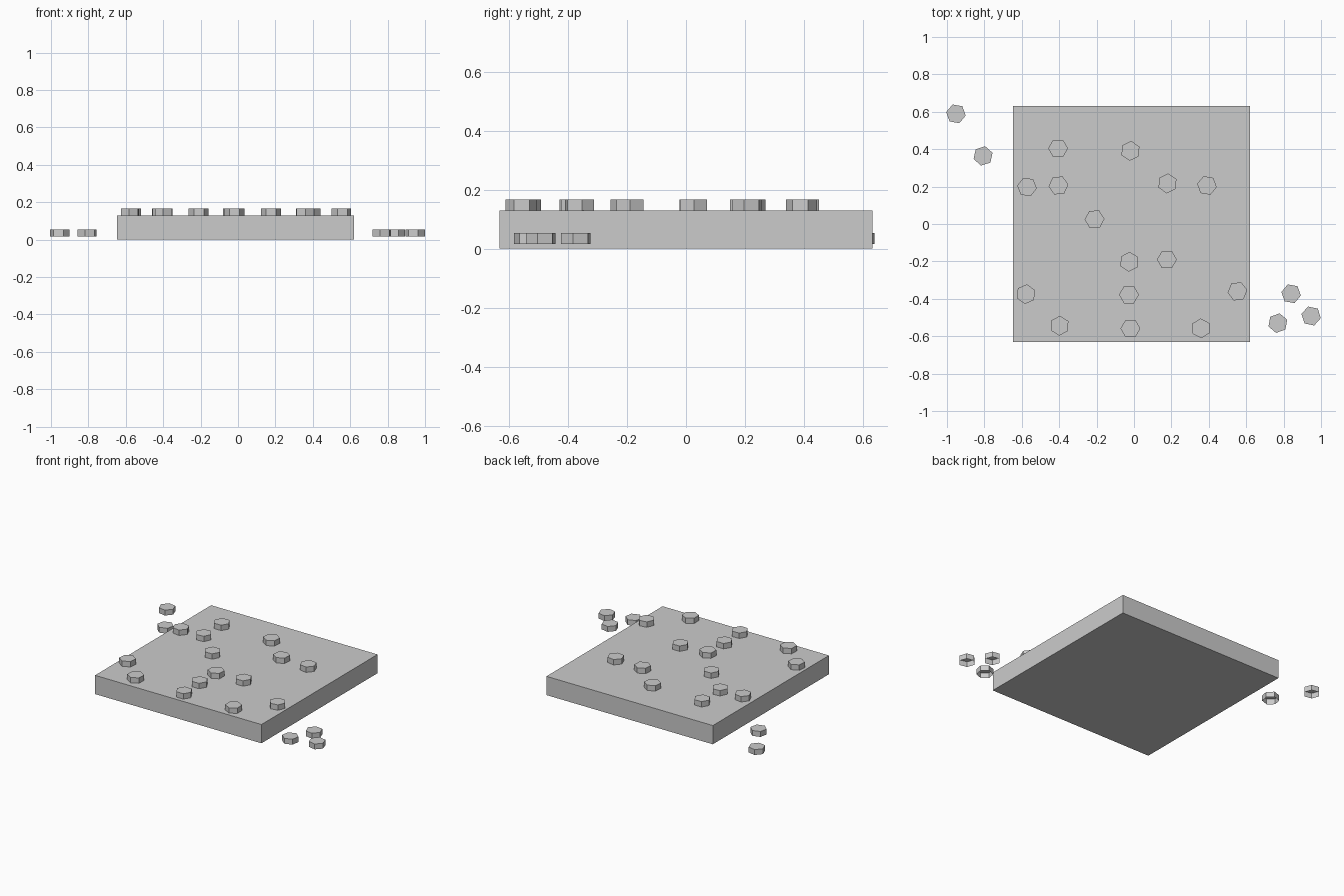
import bpy, bmesh
from math import radians, cos, sin, pi

if "Cube" in bpy.data.objects:
    bpy.data.objects.remove(bpy.data.objects["Cube"])

def link(name, bm):
    me = bpy.data.meshes.new(name)
    bm.to_mesh(me)
    bm.free()
    ob = bpy.data.objects.new(name, me)
    bpy.context.collection.objects.link(ob)
    return ob

# Square slab board
bm = bmesh.new()
bmesh.ops.create_cube(bm, size=1)
for v in bm.verts:
    v.co.x *= 1.266
    v.co.y *= 1.262
    v.co.z *= 0.129
board = link("board", bm)
board.location = (-0.013, 0, 0.0645)

# Hexagonal counter: a low cap, open underneath
def counter(name, x, y, z, turn, r=0.053, h=0.037):
    bm = bmesh.new()
    ring = [(r * cos(i * pi / 3), r * sin(i * pi / 3)) for i in range(6)]
    low = [bm.verts.new((a, b, 0)) for a, b in ring]
    top = [bm.verts.new((a, b, h)) for a, b in ring]
    bm.faces.new(top)
    for i in range(6):
        j = (i + 1) % 6
        bm.faces.new((low[i], low[j], top[j], top[i]))
    ob = link(name, bm)
    ob.location = (x, y, z)
    ob.rotation_euler.z = radians(turn)

# Counters in play (x, y, turn)
played = [(-.406, .404, 0), (-.019, .391, 25), (-.572, .198, 52), (-.404, .206, 5),
          (.179, .217, 26), (.39, .206, 50), (-.211, .025, 2), (-.025, -.202, 27),
          (.176, -.19, 0), (-.578, -.375, 24), (-.027, -.378, 0), (.553, -.36, 8),
          (-.398, -.544, 28), (-.019, -.559, 0), (.358, -.558, 32)]
for i, (x, y, t) in enumerate(played):
    counter(f"played_counter_{i + 1}", x, y, 0.13, t)

# Spare counters beside the board
spare = [(-.952, .589, 50), (-.807, .364, 18), (.84, -.373, 50), (.769, -.53, 20), (.947, -.492, 48)]
for i, (x, y, t) in enumerate(spare):
    counter(f"spare_counter_{i + 1}", x, y, 0.016, t)
